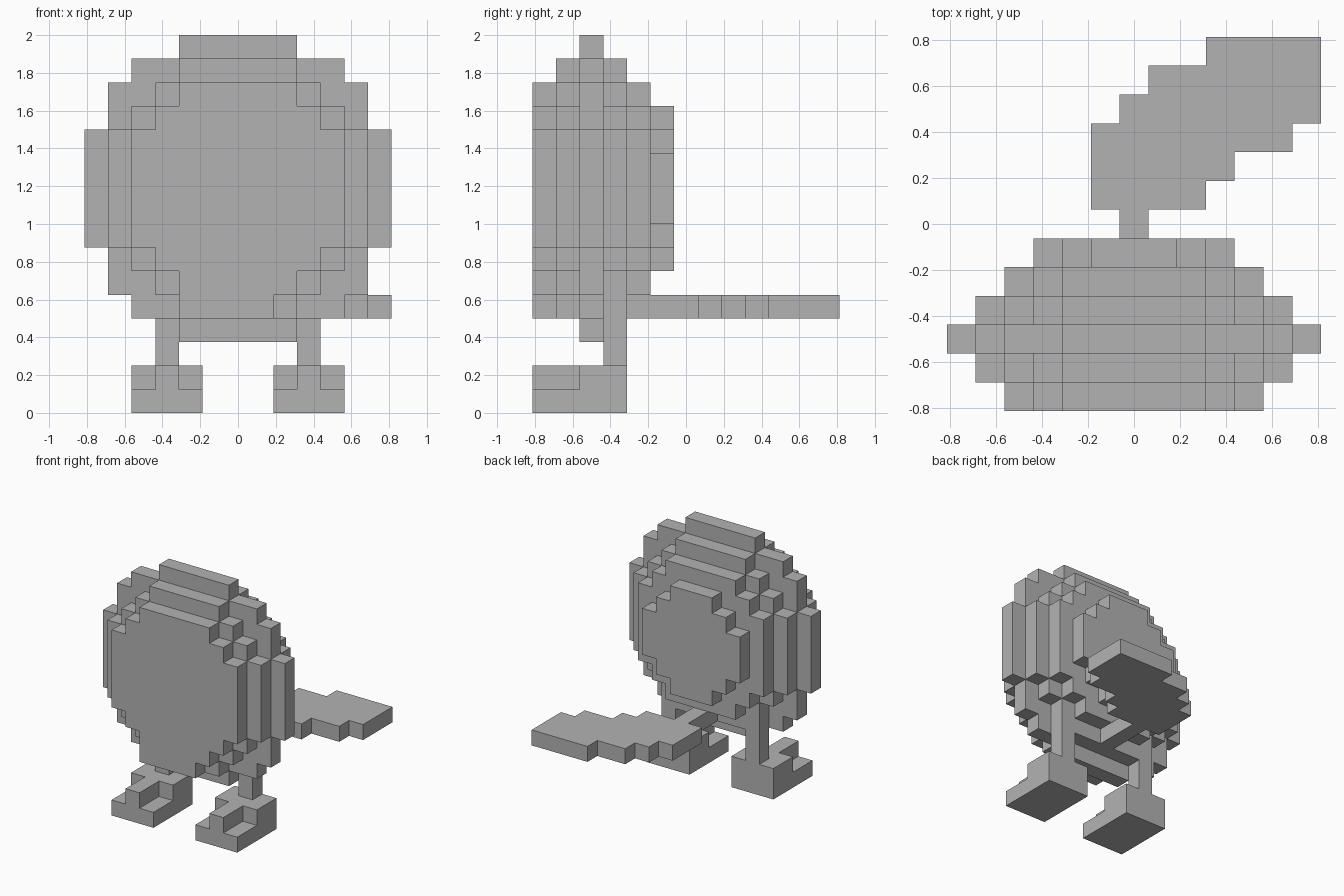
import bpy
import bmesh
from mathutils import Vector

U = 0.125  # size of one block

cube = bpy.data.objects.get("Cube")
if cube:
    bpy.data.objects.remove(cube, do_unlink=True)

grey = bpy.data.materials.new("plain grey")
grey.use_nodes = True
grey.diffuse_color = (0.45, 0.45, 0.45, 1)
grey.node_tree.nodes["Principled BSDF"].inputs["Base Color"].default_value = (0.45, 0.45, 0.45, 1)


def stepped_slab(bm, rows, start, low, high, upright):
    """Extrude a stack of one-block rows (left, right) into a stepped slab.
    Upright slabs stack rows in z and have depth in y; flat ones the reverse."""
    lefts, rights = [], []
    for i, (left, right) in enumerate(rows):
        for t in (start + i, start + i + 1):
            lefts.append((left, t))
            rights.append((right, t))
    loop = rights + lefts[::-1]
    # Drop points in the middle of straight runs
    outline = []
    for i, p in enumerate(loop):
        a, b = loop[i - 1], loop[(i + 1) % len(loop)]
        straight = a[0] == p[0] == b[0] or a[1] == p[1] == b[1]
        if not straight:
            outline.append(p)

    def place(p, d):
        return Vector((p[0], d, p[1]) if upright else (p[0], p[1], d)) * U

    face = bm.faces.new([bm.verts.new(place(p, low)) for p in outline])
    result = bmesh.ops.extrude_face_region(bm, geom=[face])
    moved = [g for g in result["geom"] if isinstance(g, bmesh.types.BMVert)]
    shift = place((0, 0), high - low)
    bmesh.ops.translate(bm, verts=moved, vec=shift)


def make_object(name, bm):
    bmesh.ops.recalc_face_normals(bm, faces=bm.faces)
    mesh = bpy.data.meshes.new(name)
    bm.to_mesh(mesh)
    bm.free()
    mesh.materials.append(grey)
    obj = bpy.data.objects.new(name, mesh)
    bpy.context.collection.objects.link(obj)
    return obj


def disc(quarter, middle):
    """Rows of a round disc: half widths of the lower part, then the wide middle."""
    halves = quarter + [middle] * 5 + quarter[::-1]
    return [(-h, h) for h in halves]


# Round body, built from discs of growing and shrinking size
large = disc([2.5, 4.5, 5.5, 5.5], 6.5)
medium = disc([2.5, 3.5, 4.5], 5.5)
small = disc([2.5, 3.5], 4.5)
back = [(-h, h) for h in (1.5, 2.5, 3.5, 3.5, 3.5, 2.5, 1.5)]
front = [(-2.5, 1.5)] + small
discs = [(front, 4), (medium, 4), (large, 3), (medium, 4), (small, 5), (back, 6)]
bm = bmesh.new()
for i, (rows, bottom) in enumerate(discs):
    stepped_slab(bm, rows, bottom, i - 6.5, i - 5.5, True)
make_object("body", bm)

# Flat tail swept to the left, with a narrow neck
tail_rows = [(-0.5, 0.5)] * 3 + [(-1.5, 2.5), (-1.5, 3.5), (-1.5, 5.5),
                                 (-0.5, 6.5), (0.5, 6.5), (2.5, 6.5)]
bm = bmesh.new()
stepped_slab(bm, tail_rows, -2.5, 4, 5, False)
make_object("tail", bm)

# Legs and feet, with a raised ridge down the middle of each toe
for side, s in (("left", 1), ("right", -1)):
    ridge, wide = (3 * s - 0.5, 3 * s + 0.5), (3 * s - 1.5, 3 * s + 1.5)
    bm = bmesh.new()
    stepped_slab(bm, [wide] * 4, -6.5, 0, 1, False)
    stepped_slab(bm, [ridge] * 2 + [wide] * 2, -6.5, 1, 2, False)
    make_object(side + "_foot", bm)
    bm = bmesh.new()
    stepped_slab(bm, [ridge], -3.5, 2, 5, False)
    make_object(side + "_leg", bm)
